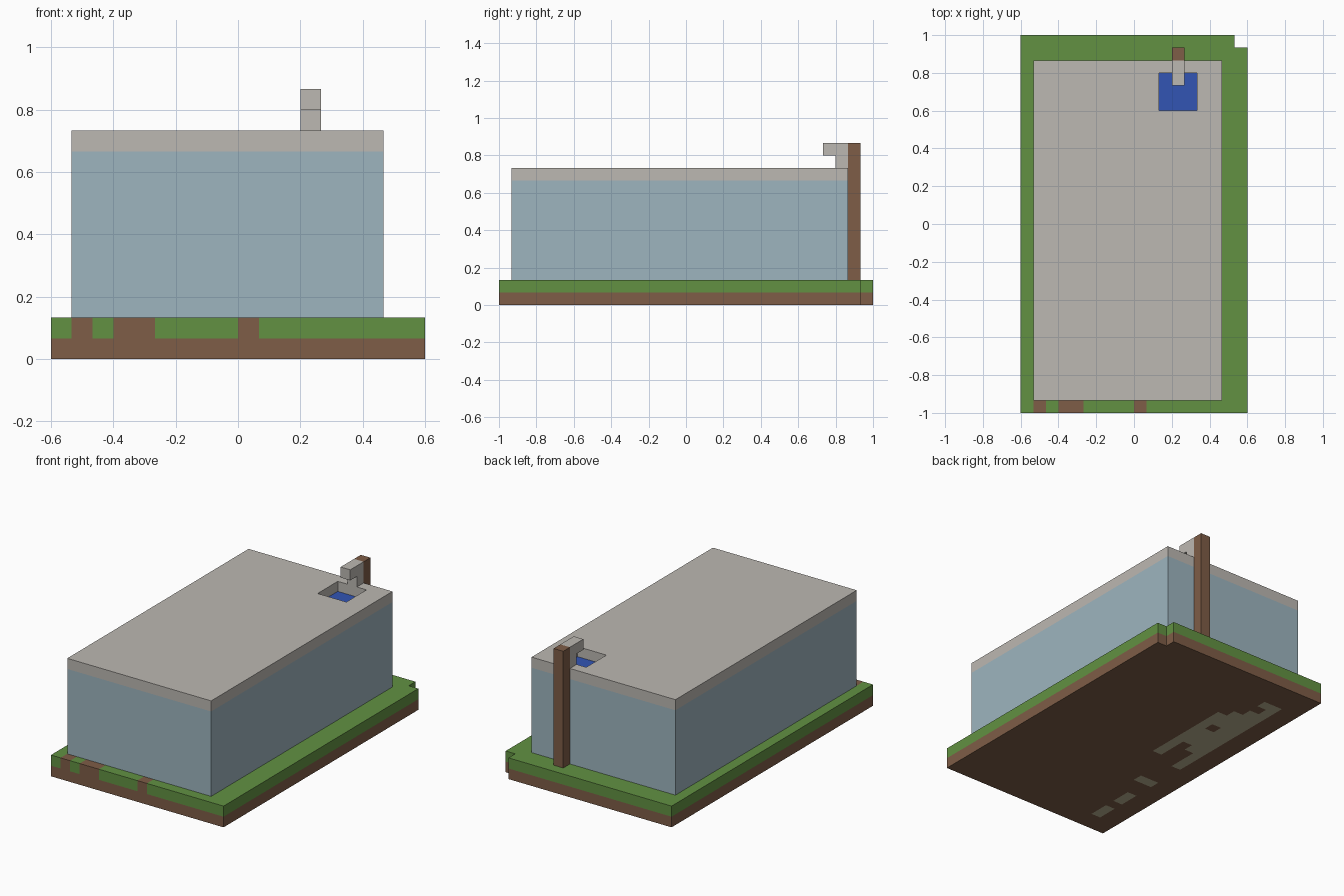
import bpy
import bmesh

U = 1 / 15  # size of one building block

cube = bpy.data.objects.get("Cube")
if cube:
    bpy.data.objects.remove(cube, do_unlink=True)


def material(name, rgb):
    """Flat material from 0-255 display values, stored as linear."""
    c = [v / 255 for v in rgb]
    c = [v / 12.92 if v < 0.04045 else ((v + 0.055) / 1.055) ** 2.4 for v in c]
    m = bpy.data.materials.new(name)
    m.use_nodes = True
    m.diffuse_color = (*c, 1)
    bsdf = next(n for n in m.node_tree.nodes if n.type == 'BSDF_PRINCIPLED')
    bsdf.inputs["Base Color"].default_value = (*c, 1)
    return m


brown = material("earth brown", (126, 93, 71))
green = material("grass green", (98, 145, 66))
stone = material("pale stone", (188, 184, 178))
glass = material("pale blue", (158, 181, 191))
blue = material("water blue", (50, 85, 180))
sand = material("sand", (188, 180, 148))


def area(x0, x1, y0, y1):
    return {(x, y) for x in range(x0, x1) for y in range(y0, y1)}


def slab(name, cells, z0, z1, mats, paint=lambda cell, side: 0):
    """Closed slab over a set of block cells; paint picks each face's material."""
    bm = bmesh.new()
    verts = {}

    def face(points, index):
        for p in points:
            if p not in verts:
                verts[p] = bm.verts.new([v * U for v in p])
        bm.faces.new([verts[p] for p in points]).material_index = index

    for x, y in sorted(cells):
        ring = [(x, y), (x + 1, y), (x + 1, y + 1), (x, y + 1)]
        face([(*p, z1) for p in ring], paint((x, y), "top"))
        face([(*p, z0) for p in reversed(ring)], paint((x, y), "bottom"))
        for k, (dx, dy) in enumerate([(0, -1), (1, 0), (0, 1), (-1, 0)]):
            if (x + dx, y + dy) not in cells:
                a, b = ring[k], ring[(k + 1) % 4]
                face([(*a, z0), (*b, z0), (*b, z1), (*a, z1)], paint((x, y), "side"))
    bmesh.ops.dissolve_limit(bm, angle_limit=0.01, verts=bm.verts, edges=bm.edges,
                             delimit={'MATERIAL'})
    mesh = bpy.data.meshes.new(name)
    bm.to_mesh(mesh)
    bm.free()
    for m in mats:
        mesh.materials.append(m)
    obj = bpy.data.objects.new(name, mesh)
    bpy.context.collection.objects.link(obj)
    return obj


# Ground: soil and grass layers with one corner block missing
ground = area(-9, 9, -15, 15) - {(8, 14)}

# Sand patches on the underside
sandy = (area(-7, -6, -13, -11) | area(-7, -6, -10, -8) | area(-7, -5, -6, -5)
         | area(-7, -6, -2, 12) | area(-6, -5, 1, 10) | area(-6, -5, 11, 12)
         | area(-5, -4, 2, 5) | area(-5, -4, 6, 9) | area(-4, -3, -1, 8))
slab("soil_layer", ground, 0, 1, [brown, sand],
     lambda cell, side: int(side == "bottom" and cell in sandy))

# Bare earth blocks along the front edge of the grass
bare = {(x, -15) for x in (-8, -6, -5, 0)}
slab("grass_layer", ground, 1, 2, [green, brown],
     lambda cell, side: int(cell in bare))

# Tank walls, stone lid with a square opening, and water inside it
tank = area(-8, 7, -14, 13)
opening = area(2, 5, 9, 12)
slab("tank_walls", tank, 2, 10, [glass])
slab("stone_lid", tank - opening, 10, 11, [stone])
slab("water_surface", opening, 10, 10.05, [blue])

# Post behind the tank and the spout that hangs over the opening
slab("wooden_post", area(3, 4, 13, 14), 2, 13, [brown])
slab("spout_base", area(3, 4, 12, 13), 11, 12, [stone])
slab("spout_arm", area(3, 4, 11, 13), 12, 13, [stone])
